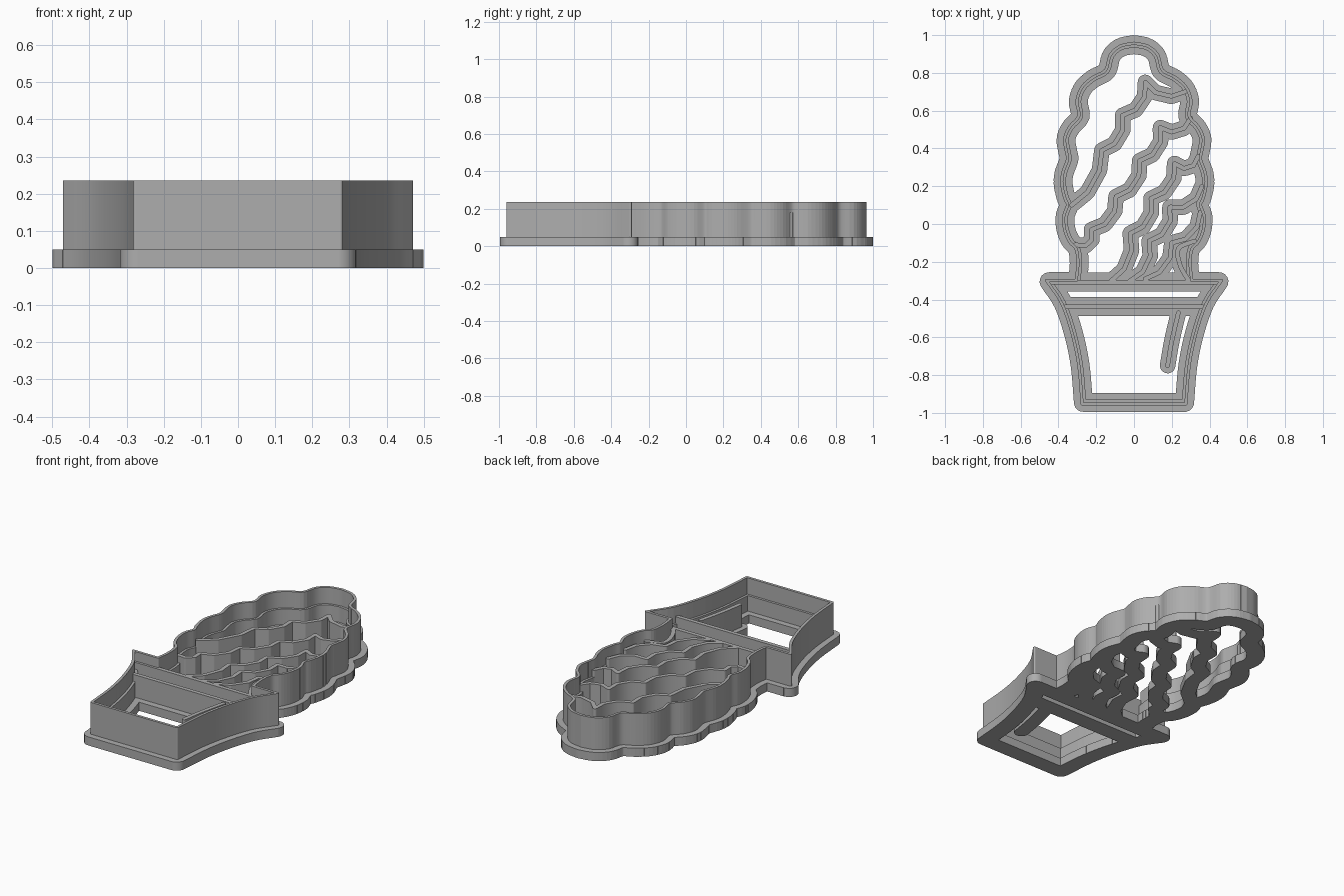
import bpy, bmesh, math
from mathutils import Vector
from mathutils.geometry import delaunay_2d_cdt

cube = bpy.data.objects.get("Cube")
if cube:
    bpy.data.objects.remove(cube)

grey = bpy.data.materials.new("plain grey")
grey.use_nodes = True
colour = (0.42, 0.42, 0.42, 1)
grey.diffuse_color = colour
grey.node_tree.nodes["Principled BSDF"].inputs["Base Color"].default_value = colour


def smooth(points, steps=4):
    """Catmull-Rom curve through the points."""
    p = [Vector(q) for q in points]
    p = [2 * p[0] - p[1]] + p + [2 * p[-1] - p[-2]]
    out = []
    for a, b, c, d in zip(p, p[1:], p[2:], p[3:]):
        for i in range(steps):
            t = i / steps
            out.append(0.5 * (2 * b + (c - a) * t + (2 * a - 5 * b + 4 * c - d) * t**2
                              + (3 * b - a - 3 * c + d) * t**3))
    return out + [p[-2]]


def offset(path, dist):
    """Shift a closed clockwise path outward with mitred corners."""
    out = []
    for i, p in enumerate(path):
        u = (p - path[i - 1]).normalized()
        v = (path[(i + 1) % len(path)] - p).normalized()
        n = Vector((-u.y - v.y, u.x + v.x)).normalized()
        out.append(p + n * dist / max(0.45, n.dot(Vector((-u.y, u.x)))))
    return out


def ribbons(name, paths, radius, z0, z1):
    """Merge thickened paths in the plane, then raise them into a solid."""
    verts, faces = [], []

    def polygon(pts):
        faces.append(list(range(len(verts), len(verts) + len(pts))))
        verts.extend(pts)

    for path in paths:
        for p in path:
            polygon([p + radius * Vector((math.cos(a), math.sin(a)))
                     for a in (math.tau * (k + 0.37) / 16 for k in range(16))])
        for a, b in zip(path, path[1:]):
            if (b - a).length > 1e-4:
                d = (b - a).normalized() * radius
                n = Vector((-d.y, d.x))
                polygon([a - n, b - n, b + n, a + n])
    pts, _, tris, _, _, source = delaunay_2d_cdt(verts, [], faces, 0, 1e-5)
    bm = bmesh.new()
    bv = [bm.verts.new((p.x, p.y, z0)) for p in pts]
    for tri, origin in zip(tris, source):
        if origin:
            bm.faces.new([bv[i] for i in tri])
    loose = [v for v in bm.verts if not v.link_faces]
    bmesh.ops.delete(bm, geom=loose, context='VERTS')
    top = bmesh.ops.extrude_face_region(bm, geom=bm.faces[:], use_keep_orig=True)["geom"]
    for v in top:
        if isinstance(v, bmesh.types.BMVert):
            v.co.z = z1
    bmesh.ops.recalc_face_normals(bm, faces=bm.faces)
    mesh = bpy.data.meshes.new(name)
    bm.to_mesh(mesh)
    bm.free()
    mesh.materials.append(grey)
    obj = bpy.data.objects.new(name, mesh)
    bpy.context.collection.objects.link(obj)
    bpy.ops.object.select_all(action='DESELECT')
    obj.select_set(True)
    bpy.context.view_layer.objects.active = obj
    bpy.ops.object.shade_smooth_by_angle(angle=math.radians(35))


def scallops(start, knobs, end):
    """Wavy row: arcs between knobs, sagging to the lower right."""
    pts = [Vector(start)]
    for k in [Vector(k) for k in knobs] + [Vector(end)]:
        a = pts[-1]
        d = (k - a).normalized()
        sag = Vector((-d.y, d.x)) * 0.04
        pts += [a.lerp(k, 0.3) + sag, a.lerp(k, 0.7) + sag, k]
    return pts


# Right half of the outline: scalloped plant, then flared pot
plant = smooth([(0, .95), (.07, .935), (.12, .89), (.145, .81), (.215, .77), (.27, .72),
                (.295, .65), (.285, .57), (.335, .51), (.36, .45), (.35, .38), (.345, .34),
                (.37, .27), (.375, .21), (.36, .14), (.345, .10), (.365, .04), (.36, -.03),
                (.335, -.09), (.30, -.13), (.29, -.21), (.30, -.305)])
pot = smooth([(.45, -.305), (.375, -.42), (.32, -.58), (.285, -.75), (.268, -.945)])
half = plant + pot
outline = half + [Vector((-p.x, p.y)) for p in reversed(half[1:])]

# Inner walls: wavy rows, pot bars and the pot highlight
rows = [
    scallops((.27, .70), [(.06, .75), (-.06, .575), (-.17, .39)], (-.33, .10)),
    scallops((.30, .56), [(.14, .51), (.03, .335), (-.095, .145), (-.225, -.03)], (-.31, -.11)),
    scallops((.34, .36), [(.215, .32), (.09, .135), (-.02, -.05)], (-.12, -.30)),
    scallops((.36, .20), [(.19, .09), (.08, -.09)], (-.02, -.30)),
    scallops((.35, .06), [(.20, -.10)], (.06, -.29)),
    smooth([(.32, -.09), (.235, -.13), (.245, -.22), (.29, -.30)]),
]
bars = [[Vector((-x, y)), Vector((x, y))] for x, y in [(.44, -.308), (.36, -.437)]]
highlight = smooth([(.235, -.47), (.20, -.62), (.178, -.75)])
closed = outline + outline[:1]
cutter = offset(outline, .007)

ribbons("base_flange", [closed] + bars, .05, 0, .05)
ribbons("row_flange", rows + [highlight], .041, 0, .05)
ribbons("inner_walls", rows + bars + [highlight], .012, .05, .18)
ribbons("wall_step", [closed], .015, .05, .14)
ribbons("cutting_wall", [cutter + cutter[:1]], .008, .05, .235)
